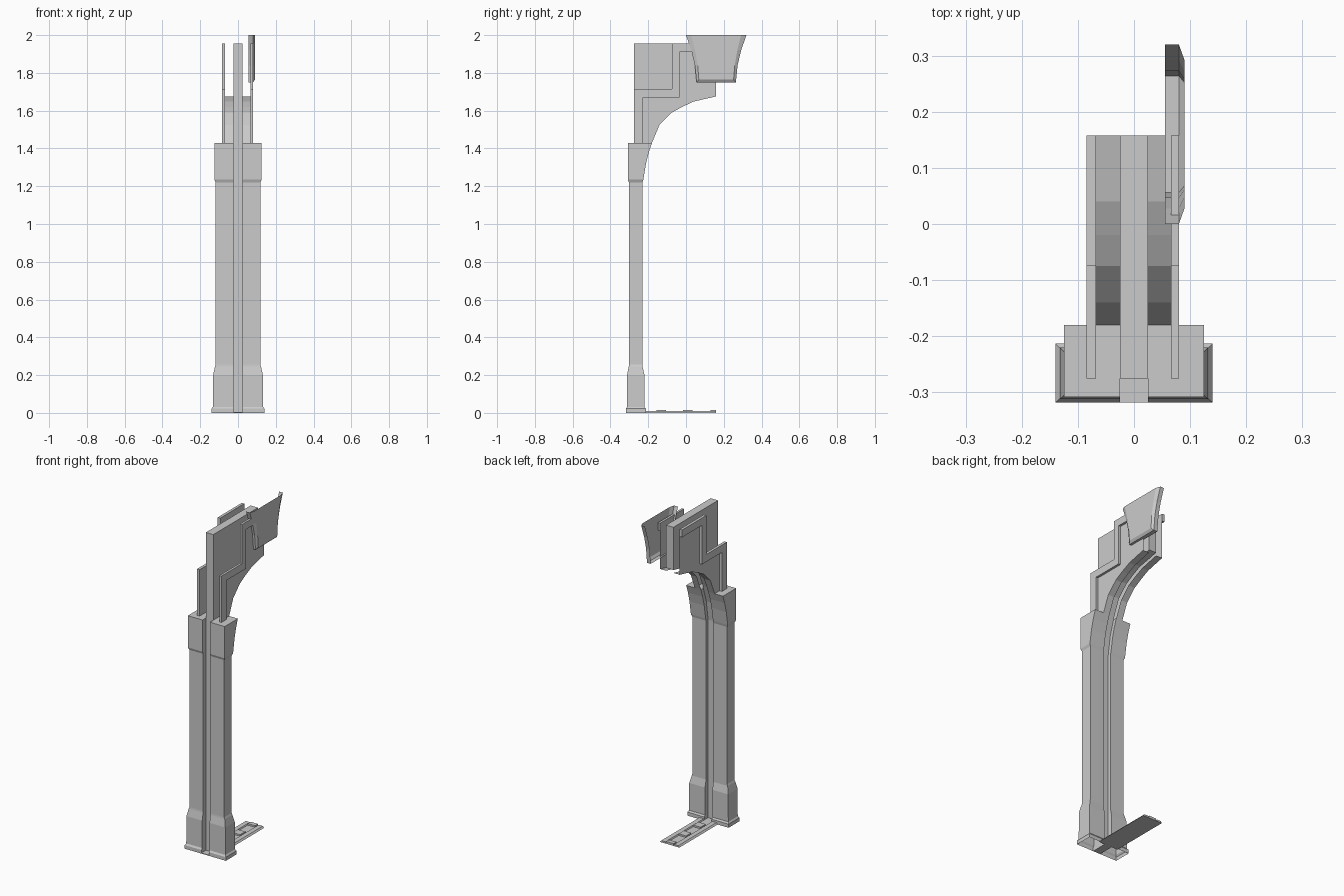
import bpy, bmesh

if "Cube" in bpy.data.objects:
    bpy.data.objects.remove(bpy.data.objects["Cube"])


def make(name, verts, faces, recalc=True):
    me = bpy.data.meshes.new(name)
    me.from_pydata(verts, [], faces)
    if recalc:
        bm = bmesh.new()
        bm.from_mesh(me)
        bmesh.ops.recalc_face_normals(bm, faces=bm.faces)
        bm.to_mesh(me)
        bm.free()
    ob = bpy.data.objects.new(name, me)
    bpy.context.collection.objects.link(ob)
    return ob


def extrude_yz(name, prof, x0, x1):
    """Solid slab from a (y, z) outline."""
    n = len(prof)
    verts = [(x, y, z) for x in (x0, x1) for y, z in prof]
    faces = [tuple(range(n)), tuple(range(n, 2 * n))]
    faces += [(i, (i + 1) % n, n + (i + 1) % n, n + i) for i in range(n)]
    return make(name, verts, faces)


def box(name, x0, x1, y0, y1, z0, z1):
    return extrude_yz(name, [(y0, z0), (y1, z0), (y1, z1), (y0, z1)], x0, x1)


def loft(name, side, rings, x_in=0.025):
    """Stack of rectangles (z, outer x, front y, back y), open underneath."""
    verts, faces = [], []
    for z, xo, yf, yb in rings:
        verts += [(side * x_in, yf, z), (side * xo, yf, z),
                  (side * xo, yb, z), (side * x_in, yb, z)]
    for r in range(len(rings) - 1):
        a = r * 4
        faces += [(a + i, a + (i + 1) % 4, a + 4 + (i + 1) % 4, a + 4 + i) for i in range(4)]
    t = len(verts) - 4
    faces.append((t, t + 1, t + 2, t + 3))
    return make(name, verts, faces)


# Underside curve of the arch (y, z), springing from the capital top
arch = [(-0.18, 1.43), (-0.14, 1.525), (-0.075, 1.59), (-0.02, 1.62),
        (0.04, 1.648), (0.1, 1.662), (0.158, 1.675)]
END = 0.158

# Pilasters: plinth, base, shaft and flared capital in one stack
pilaster = [(0.0, 0.14, -0.318, -0.213), (0.022, 0.14, -0.318, -0.213),
            (0.032, 0.133, -0.312, -0.22), (0.2, 0.132, -0.312, -0.22),
            (0.245, 0.122, -0.303, -0.23), (0.255, 0.118, -0.302, -0.23),
            (1.22, 0.118, -0.302, -0.23), (1.235, 0.125, -0.308, -0.226),
            (1.32, 0.125, -0.308, -0.212), (1.38, 0.125, -0.308, -0.197),
            (1.43, 0.125, -0.308, -0.18)]

for side, label, x_panel, x_trim in ((-1, "left", 0.068, 0.085), (1, "right", 0.066, 0.08)):
    loft(label + "_pilaster", side, pilaster)

    # Spandrel panel between stepped trim and arch curve (single sheet)
    step_in = [(-0.228, 1.43), (-0.228, 1.67), (-0.035, 1.67), (-0.035, 1.91), (END, 1.91)]
    outline = step_in + arch[::-1]
    xp, xt = side * x_panel, side * x_trim
    f = list(range(len(outline)))
    make(label + "_spandrel", [(xp, y, z) for y, z in outline],
         [f[::-1] if side < 0 else f][:1], False)

    # Raised stepped trim
    step_out = [(END, 1.955), (-0.075, 1.955), (-0.075, 1.715), (-0.275, 1.715), (-0.275, 1.43)]
    extrude_yz(label + "_stepped_trim", step_in + step_out, xp, xt)

    # Curved soffit strip
    n = len(arch)
    make(label + "_soffit",
         [(side * 0.025, y, z) for y, z in arch] + [(xp, y, z) for y, z in arch],
         [(i, i + 1, n + i + 1, n + i) if side < 0 else (i, n + i, n + i + 1, i + 1)
          for i in range(n - 1)], False)

    # Low chamfered floor rail
    a, b, c, d = [side * v for v in (0.025, 0.03, 0.058, 0.066)]
    v = [(x, y, z) for y in (-0.22, END)
         for x, z in ((a, 0), (b, 0.01), (c, 0.01), (d, 0))]
    make(label + "_floor_rail", v,
         [(0, 1, 2, 3), (4, 5, 6, 7), (0, 1, 5, 4), (1, 2, 6, 5), (2, 3, 7, 6), (3, 0, 4, 7)])

# Central slab set back in the groove between the pilasters
slab = [(-0.275, 0), (-0.25, 0), (-0.25, 1.22), (-0.232, 1.34)]
slab += [(y - 0.018 if y < 0.1 else y, z + 0.018) for y, z in arch]
slab += [(END, 1.955), (-0.275, 1.955)]
extrude_yz("central_slab", slab, -0.025, 0.025)

# Floor channel with raised cross bars
box("floor_channel", -0.025, 0.025, -0.318, END, 0, 0.004)
for i, (y0, y1) in enumerate(((-0.155, -0.105), (-0.015, 0.035), (0.13, END))):
    box("floor_bar_%d" % (i + 1), -0.025, 0.025, y0, y1, 0.004, 0.014)

# Keystone: hollow shell, open at top and back, with chamfered face
half = [(0.16, 2.0), (0.132, 1.92), (0.113, 1.84), (0.104, 1.75)]
rim = [(END + 0.002 - w, z) for w, z in half] + [(END + 0.002 + w, z) for w, z in half[::-1]]
inset = [(0.132, 2.0), (0.112, 1.92), (0.098, 1.84), (0.092, 1.765)]
face = [(0.16 - w, z) for w, z in inset] + [(0.16 + w, z) for w, z in inset[::-1]]
n = len(rim)
verts = ([(0.055, y, z) for y, z in rim] + [(0.08, y, z) for y, z in rim]
         + [(0.09, y, z) for y, z in face])
faces = [(r * n + i, r * n + i + 1, (r + 1) * n + i + 1, (r + 1) * n + i)
         for r in range(2) for i in range(n - 1)]
faces += [(2 * n + i, 2 * n + i + 1, 3 * n - 2 - i, 3 * n - 1 - i) for i in range(n // 2 - 1)]
make("keystone", verts, faces)
